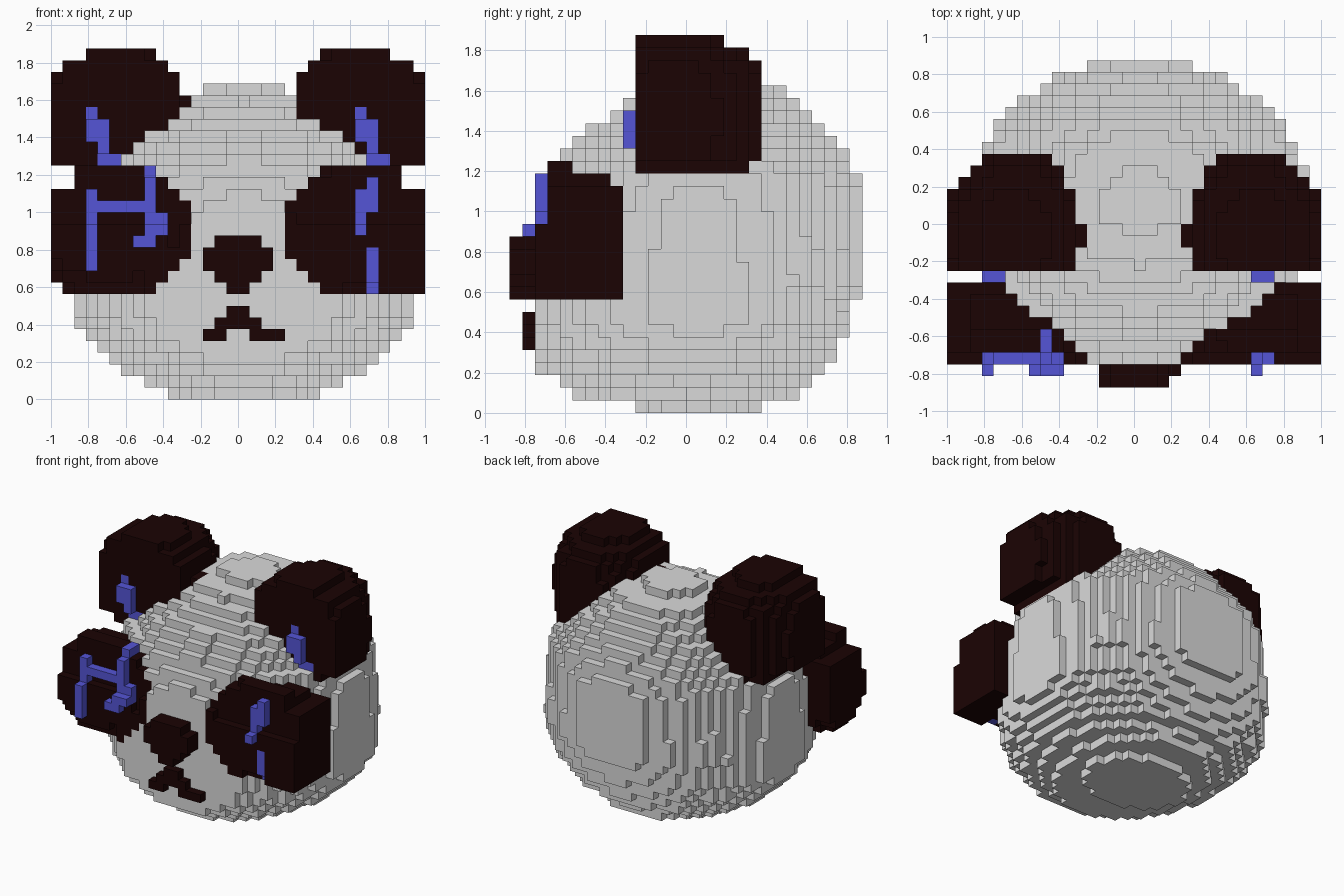
import bpy
import bmesh
from mathutils import Vector

CELL = 1 / 16  # edge of one block; all shapes below are in blocks

cube = bpy.data.objects.get("Cube")
if cube:
    bpy.data.objects.remove(cube, do_unlink=True)


def make_material(name, rgb):
    mat = bpy.data.materials.new(name)
    mat.use_nodes = True
    mat.diffuse_color = (*rgb, 1)
    mat.node_tree.nodes["Principled BSDF"].inputs["Base Color"].default_value = (*rgb, 1)
    return mat


fur = make_material("pale grey fur", (0.7, 0.7, 0.7))
dark = make_material("dark brown", (0.011, 0.001, 0.001))
violet = make_material("violet", (0.09, 0.09, 0.67))

blocks = {}  # block position -> part name
parts = {}   # part name -> material


def fill(part, material, inside, low, high):
    """Fill every free block of a region whose centre passes the test."""
    parts[part] = material
    for x in range(low[0], high[0]):
        for y in range(low[1], high[1]):
            for z in range(low[2], high[2]):
                if (x, y, z) not in blocks and inside(x + 0.5, y + 0.5, z + 0.5):
                    blocks[x, y, z] = part


def box(part, material, low, high):
    fill(part, material, lambda x, y, z: True, low, high)


def ball(centre, radii, powers):
    """Rounded solid; a higher power makes that axis boxier."""
    def inside(*point):
        return sum(abs((p - c) / r) ** n
                   for p, c, r, n in zip(point, centre, radii, powers)) <= 1
    return inside


# Head: height, half width, front reach, back reach
PROFILE = [
    (0, 6, 5, 5), (1, 8, 10, 8), (2, 10, 11, 8.5), (3, 11.5, 13, 10),
    (5, 13.5, 14.5, 11), (7, 14.5, 15, 12), (10, 14.5, 15, 13),
    (13, 14.3, 13.5, 13), (17, 14.1, 12.5, 13), (19, 13.6, 11.2, 12.2),
    (20, 12.2, 10.5, 11.5), (22, 10.5, 8.5, 10), (24, 8.2, 6, 8),
    (25, 6.5, 4.5, 7), (26, 3.7, 1.7, 4),
]


def in_head(x, y, z):
    level = z - 0.5
    for a, b in zip(PROFILE, PROFILE[1:]):
        if a[0] <= level <= b[0]:
            t = (level - a[0]) / (b[0] - a[0])
            width, front, back = (p + (q - p) * t for p, q in zip(a[1:], b[1:]))
            depth = front if y < 1 else back
            return ((x - 0.5) / width) ** 2 + ((y - 1) / depth) ** 2 <= 1.02
    return False


# Ears: domes with a flat front
ear = ball((10.3, -1, 23.5), (5.9, 7.5, 6.5), (2, 2, 4))


def in_ear(x, y, z):
    return ear(abs(x), y, z) and (abs(x) < 14 or z > 20)


# Eye patches: the top leans forward, and the left one has a squared outer half
patch = ball((11, -8.3, 14.7), (7, 4.6, 6.2), (2.15, 2.15, 2.15))


def in_patch(x, y, z):
    front = -12 if z < 15 else -11
    back = -5 if z < 18 else -6 if z < 19 else -9
    if not front < y < back:
        return False
    squared = x > 12 and z < 18
    return squared or patch(abs(x), y, z) and (abs(x) < 14 or z < 18)


SIDES = (("left", 0, 16), ("right", -16, 0))
for name, x0, x1 in SIDES:
    fill(name + "_ear", dark, in_ear, (x0, -4, 19), (x1, 6, 30))
    fill(name + "_eye_patch", dark, in_patch, (x0, -12, 9), (x1, -5, 20))

fill("head", fur, in_head, (-16, -12, 0), (16, 14, 27))

# The patches stay visible where the head bulges in front of them
outline = ball((11, 0, 14.7), (7, 1, 6.2), (2.2, 2, 2.2))
for x, y, z in list(blocks):
    front = (x, y - 1, z) not in blocks
    if front and y < -4 and 9 <= z < 18 and blocks[x, y, z] == "head" \
            and outline(abs(x + 0.5), 0, z + 0.5):
        blocks[x, y, z] = "left_eye_patch" if x > 0 else "right_eye_patch"

# Nose: rows from the bottom up
for z, half, height in ((9, 1, 1), (10, 2, 1), (11, 3, 2), (13, 2, 1)):
    box("nose", dark, (-half, -14, z), (half, -12, z + height))

# Mouth
for x0, x1, z in ((-1, 1, 7), (-2, 2, 6), (-3, -1, 5), (1, 4, 5)):
    box("mouth", dark, (x0, -13, z), (x1, -12, z + 1))

# Strokes: x range, z range; each follows the surface behind it
STROKES = [
    (-13, -12, 11, 18), (-12, -8, 16, 17), (-8, -7, 15, 20),
    (-7, -6, 14, 16), (-8, -7, 14, 15), (-9, -7, 13, 14),
    (10, 11, 14, 18), (11, 12, 16, 19), (11, 12, 9, 13),
]
for shift in (0, 23):  # the ear strokes run the same way on both sides
    for x, z0, z1 in ((-13, 22, 25), (-12, 20, 24), (-11, 20, 21)):
        STROKES.append((x + shift, x + shift + 1, z0, z1))
parts["strokes"] = violet
for x0, x1, z0, z1 in STROKES:
    for x in range(x0, x1):
        for z in range(z0, z1):
            front = min(y for y in range(-14, 14) if (x, y, z) in blocks)
            blocks[x, front, z] = "strokes"
            # the ends on the ears and the low left stroke lie flush
            if z not in (20, 24) and not (x > 0 and z < 13):
                blocks[x, front - 1, z] = "strokes"

# Turn each part into a mesh of its exposed block faces
AXES = [Vector(v) for v in ((1, 0, 0), (0, 1, 0), (0, 0, 1))]
for part, material in parts.items():
    bm = bmesh.new()
    corners = {}

    def corner(point):
        key = tuple(round(2 * c) for c in point)
        if key not in corners:
            corners[key] = bm.verts.new(point * CELL)
        return corners[key]

    for cell in [c for c, owner in blocks.items() if owner == part]:
        middle = Vector(cell) + Vector((0.5, 0.5, 0.5))
        for i in range(3):
            for sign in (1, -1):
                normal = AXES[i] * sign
                if tuple(int(c) for c in Vector(cell) + normal) in blocks:
                    continue
                u, v = AXES[(i + 1) % 3], AXES[(i + 2) % 3] * sign
                bm.faces.new([corner(middle + (normal + u * a + v * b) / 2)
                              for a, b in ((-1, -1), (1, -1), (1, 1), (-1, 1))])
    mesh = bpy.data.meshes.new(part)
    bm.to_mesh(mesh)
    bm.free()
    mesh.materials.append(material)
    bpy.context.collection.objects.link(bpy.data.objects.new(part, mesh))
